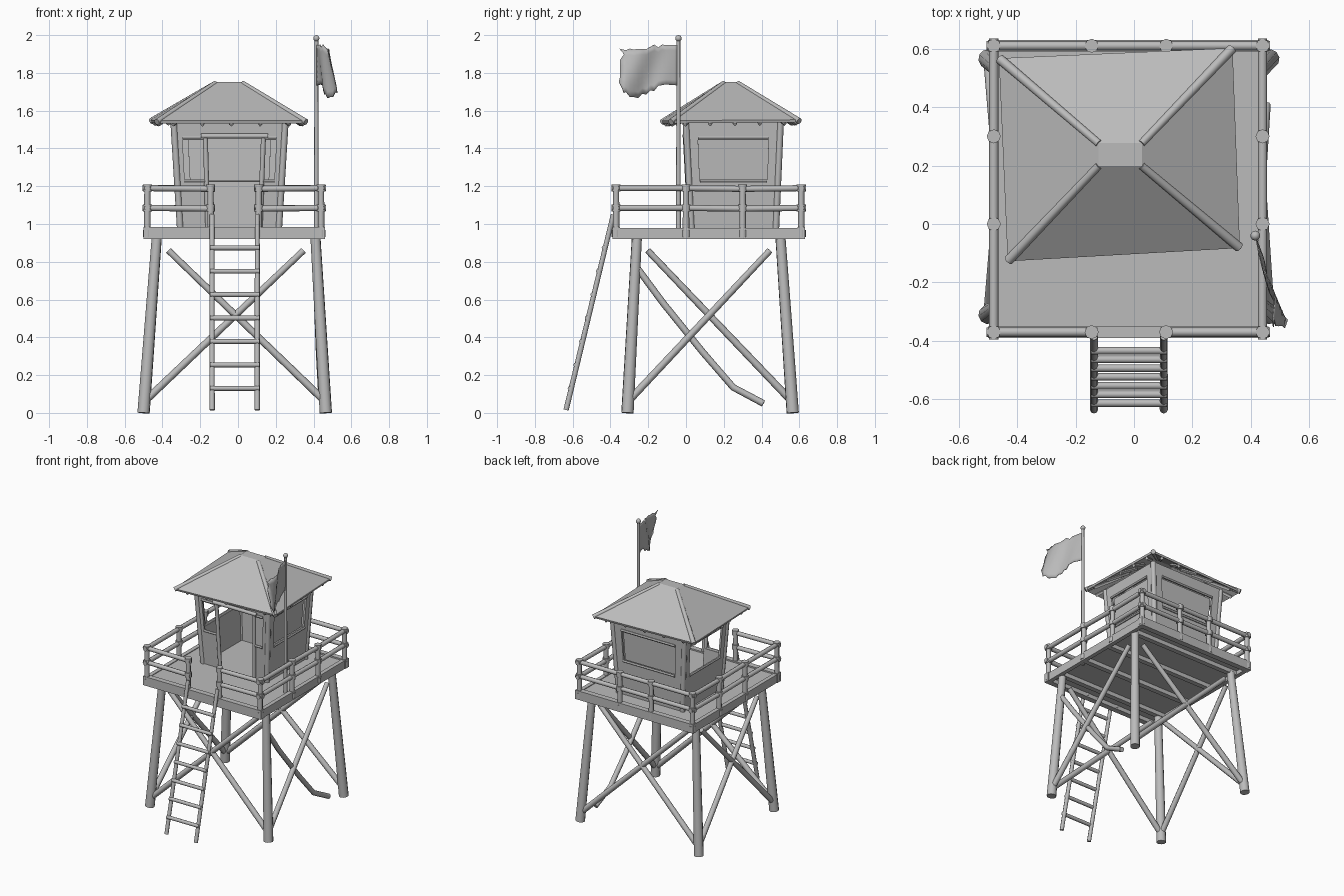
import bpy, bmesh, math, random
from mathutils import Vector

if "Cube" in bpy.data.objects:
    bpy.data.objects.remove(bpy.data.objects["Cube"])

random.seed(4)
grey = bpy.data.materials.new("weathered grey")
grey.diffuse_color = (0.5, 0.5, 0.5, 1)
grey.use_nodes = True
grey.node_tree.nodes["Principled BSDF"].inputs["Base Color"].default_value = grey.diffuse_color


def finish(bm, name, smooth=True, thick=0.0):
    bmesh.ops.recalc_face_normals(bm, faces=bm.faces)
    me = bpy.data.meshes.new(name)
    bm.to_mesh(me)
    bm.free()
    me.materials.append(grey)
    ob = bpy.data.objects.new(name, me)
    bpy.context.collection.objects.link(ob)
    if thick:
        m = ob.modifiers.new("thickness", 'SOLIDIFY')
        m.thickness, m.offset = thick, 0
    if smooth:
        bpy.context.view_layer.objects.active = ob
        ob.select_set(True)
        bpy.ops.object.shade_smooth_by_angle(angle=math.radians(50))
        ob.select_set(False)
    return ob


def pole(name, pts, r0, r1=None, sides=8):
    """Round timber through a list of points, tapering r0 to r1."""
    r1 = r0 if r1 is None else r1
    pts = [Vector(p) for p in pts]
    bm, rings = bmesh.new(), []
    for i, p in enumerate(pts):
        d = (pts[min(i + 1, len(pts) - 1)] - pts[max(i - 1, 0)]).normalized()
        a = d.orthogonal().normalized()
        if abs(d.z) < 0.99:
            a = d.cross(Vector((0, 0, 1))).normalized()
        b = d.cross(a)
        r = r0 + (r1 - r0) * i / (len(pts) - 1)
        rings.append([bm.verts.new(p + r * (a * math.cos(t) + b * math.sin(t)))
                      for t in [2 * math.pi * k / sides for k in range(sides)]])
    for u, v in zip(rings, rings[1:]):
        for k in range(sides):
            n = (k + 1) % sides
            bm.faces.new((u[k], u[n], v[n], v[k]))
    bm.faces.new(rings[0])
    bm.faces.new(rings[-1])
    return finish(bm, name)


def box(name, lo, hi):
    bm = bmesh.new()
    bmesh.ops.create_cube(bm, size=1)
    for v in bm.verts:
        v.co = [l + (c + 0.5) * (h - l) for l, h, c in zip(lo, hi, v.co)]
    return finish(bm, name, smooth=False)


# legs
foot = {'fl': (-.50, -.31, 0), 'fr': (.465, -.31, 0), 'br': (.465, .565, 0), 'bl': (-.50, .565, 0)}
head = {'fl': (-.43, -.26, .93), 'fr': (.41, -.26, .93), 'br': (.41, .50, .93), 'bl': (-.43, .50, .93)}


def on_leg(k, z):
    return Vector(foot[k]).lerp(Vector(head[k]), z / .93)


for k in foot:
    pole("leg", [foot[k], head[k]], .033, .027, 10)

# cross braces on all four sides, one of them snapped and sagging
for a, b in [('fl', 'fr'), ('bl', 'br'), ('fl', 'bl'), ('fr', 'br')]:
    for p, q in [(a, b), (b, a)]:
        if (p, q) == ('br', 'fr'):
            pole("broken_brace", [on_leg('fr', .78), (.42, -.12, .58), (.43, .09, .32), (.44, .25, .135), (.45, .41, .05)], .018)
            continue
        low, top = on_leg(p, .06), on_leg(q, .92)
        pole("cross_brace", [low, low.lerp(top, .93)], .020, .017)

# deck, edge beams and joists
X0, X1, Y0, Y1 = -.48, .44, -.37, .61
box("deck", (X0, Y0, .95), (X1, Y1, .975))
box("front_beam", (X0 - .02, Y0 - .02, .92), (X1 + .02, Y0 + .02, .985))
box("back_beam", (X0 - .02, Y1 - .02, .92), (X1 + .02, Y1 + .02, .985))
box("left_beam", (X0 - .015, Y0, .92), (X0 + .015, Y1, .98))
box("right_beam", (X1 - .015, Y0, .92), (X1 + .015, Y1, .98))
for y in (-.25, 0, .25, .50):
    box("joist", (X0, y - .018, .92), (X1, y + .018, .952))

# railing: posts, bindings and two rails with a gap at the ladder
GX0, GX1 = -.145, .11
posts = [(x, y) for x in (X0, X1) for y in (Y0, 0, .30, Y1)]
posts += [(x, y) for x in (GX0, GX1) for y in (Y0, Y1)]
for x, y in posts:
    pole("rail_post", [(x, y, .92), (x, y, 1.205)], .018, .016)
    for z in (.95, 1.085, 1.19):
        pole("binding", [(x, y, z - .018), (x, y, z + .018)], .024)
for z in (1.085, 1.19):
    for x in (X0, X1):
        pole("side_rail", [(x, Y0 - .025, z), (x, 0, z), (x, .3, z - .004), (x, Y1 + .025, z)], .016)
    pole("back_rail", [(X0 - .025, Y1, z), (X1 + .025, Y1, z)], .016)
    pole("front_rail_left", [(X0 - .025, Y0, z), (GX0 + .02, Y0, z - .004)], .016)
    pole("front_rail_right", [(GX1 - .02, Y0, z - .004), (X1 + .025, Y0, z)], .016)

# ladder
for x in (-.137, .102):
    pole("ladder_side", [(x, -.635, .015), (x, -.385, 1.05)], .014, .013)
for i in range(7):
    z = .13 + i * .124
    y = -.635 + .25 * (z - .015) / 1.035 - .006
    pole("ladder_rung", [(-.148, y, z), (.113, y, z)], .013)

# cabin: four flared walls, each made of panels around its openings
Z0, Z1 = .97, 1.54
low = [(-.305, .03), (.215, .03), (.215, .475), (-.305, .475)]
top = [(-.34, .0), (.25, .0), (.25, .50), (-.34, .50)]


def on_wall(i, u, v, out=0.0):
    j = (i + 1) % 4
    p = Vector(low[i]).lerp(low[j], u).lerp(Vector(top[i]).lerp(top[j], u), v)
    n = [(0, -1), (1, 0), (0, 1), (-1, 0)][i]
    return Vector((p.x + n[0] * out, p.y + n[1] * out, Z0 + (Z1 - Z0) * v))


def panel(name, i, u0, u1, v0, v1, out=0.0):
    bm = bmesh.new()
    bm.faces.new([bm.verts.new(on_wall(i, u, v, out)) for u, v in
                  ((u0, v0), (u1, v0), (u1, v1), (u0, v1))])
    finish(bm, name, smooth=False, thick=.014)


SILL, LINTEL = .45, .85
windows = {0: [(.07, .28), (.81, .93)], 1: [(.12, .88)], 2: [(.12, .88)], 3: [(.12, .88)]}
for i, name in enumerate(("front", "right", "back", "left")):
    if i == 0:
        panel("front_wall_left", 0, 0, .28, 0, SILL)
        panel("front_wall_right", 0, .81, 1, 0, SILL)
    else:
        panel(name + "_wall", i, 0, 1, 0, SILL)
    panel(name + "_lintel", i, 0, 1, LINTEL, 1)
    panel(name + "_edge", i, 0, windows[i][0][0], SILL, LINTEL)
    panel(name + "_edge", i, windows[i][-1][1], 1, SILL, LINTEL)
    for a, b in windows[i]:
        for v in (SILL, LINTEL):
            pole(name + "_window_bar", [on_wall(i, a, v, .008), on_wall(i, b, v, .008)], .010, sides=6)
    if i in (1, 2):
        panel(name + "_shutter", i, windows[i][0][0], windows[i][0][1], SILL, LINTEL, -.022)
    pole("corner_post", [on_wall(i, 0, 0), on_wall(i, 0, 1)], .018)
for u in (.28, .81):
    pole("door_post", [on_wall(0, u, 0, .008), on_wall(0, u, .88, .008)], .013)
pole("door_header", [on_wall(0, .24, .87, .012), on_wall(0, .85, .87, .012)], .013)

# roof: slightly twisted hipped shell with hip poles and rafters
eave = [Vector(p) for p in ((-.43, -.125, 1.54), (.36, -.08, 1.54), (.335, .60, 1.545), (-.46, .565, 1.545))]
peak = [Vector(p) for p in ((-.12, .20, 1.745), (.025, .20, 1.745), (.025, .275, 1.745), (-.12, .275, 1.745))]
bm = bmesh.new()
e, t = [bm.verts.new(p) for p in eave], [bm.verts.new(p) for p in peak]
for i in range(4):
    j = (i + 1) % 4
    bm.faces.new((e[i], e[j], t[j], t[i]))
bm.faces.new(t)
finish(bm, "roof", smooth=False, thick=.016)
down = Vector((0, 0, -.02))
for i in range(4):
    j = (i + 1) % 4
    pole("hip_pole", [eave[i], peak[i]], .017, .014)
    for f in (.1, .3, .5, .7, .9):
        a = eave[i].lerp(eave[j], f) + down
        b = peak[i].lerp(peak[j], f) + down
        pole("rafter", [a.lerp(b, .03), a.lerp(b, .5)], .012, sides=4)

# flagpole with knob
FX, FY = .415, -.04
pole("flagpole", [(FX, FY, .92), (FX, FY, 1.98)], .013, .010)
bm = bmesh.new()
bmesh.ops.create_uvsphere(bm, u_segments=10, v_segments=6, radius=.017)
bmesh.ops.translate(bm, verts=bm.verts, vec=(FX, FY, 1.983))
finish(bm, "flagpole_knob")

# rippling torn flag
NU, NV = 14, 8
bm = bmesh.new()
grid = []
for a in range(NU + 1):
    s = a / NU
    torn = [random.uniform(-.012, .012) * min(1, 3 * s) for _ in range(NV + 1)]
    z_top, z_bot = 1.95 - .03 * s + torn[0], 1.73 - .05 * s + .02 * math.sin(7 * s) + torn[1]
    row = []
    for b in range(NV + 1):
        h = b / NV
        x = FX + .08 * s + .018 * math.sin(8 * s + 3 * h) * s + .012 * (1 - h) * s
        y = FY - .30 * s + (torn[b] * 1.4 if a == NU else 0)
        row.append(bm.verts.new((x, y, z_bot + (z_top - z_bot) * h)))
    grid.append(row)
for a in range(NU):
    for b in range(NV):
        bm.faces.new((grid[a][b], grid[a + 1][b], grid[a + 1][b + 1], grid[a][b + 1]))
finish(bm, "flag", thick=.004)
